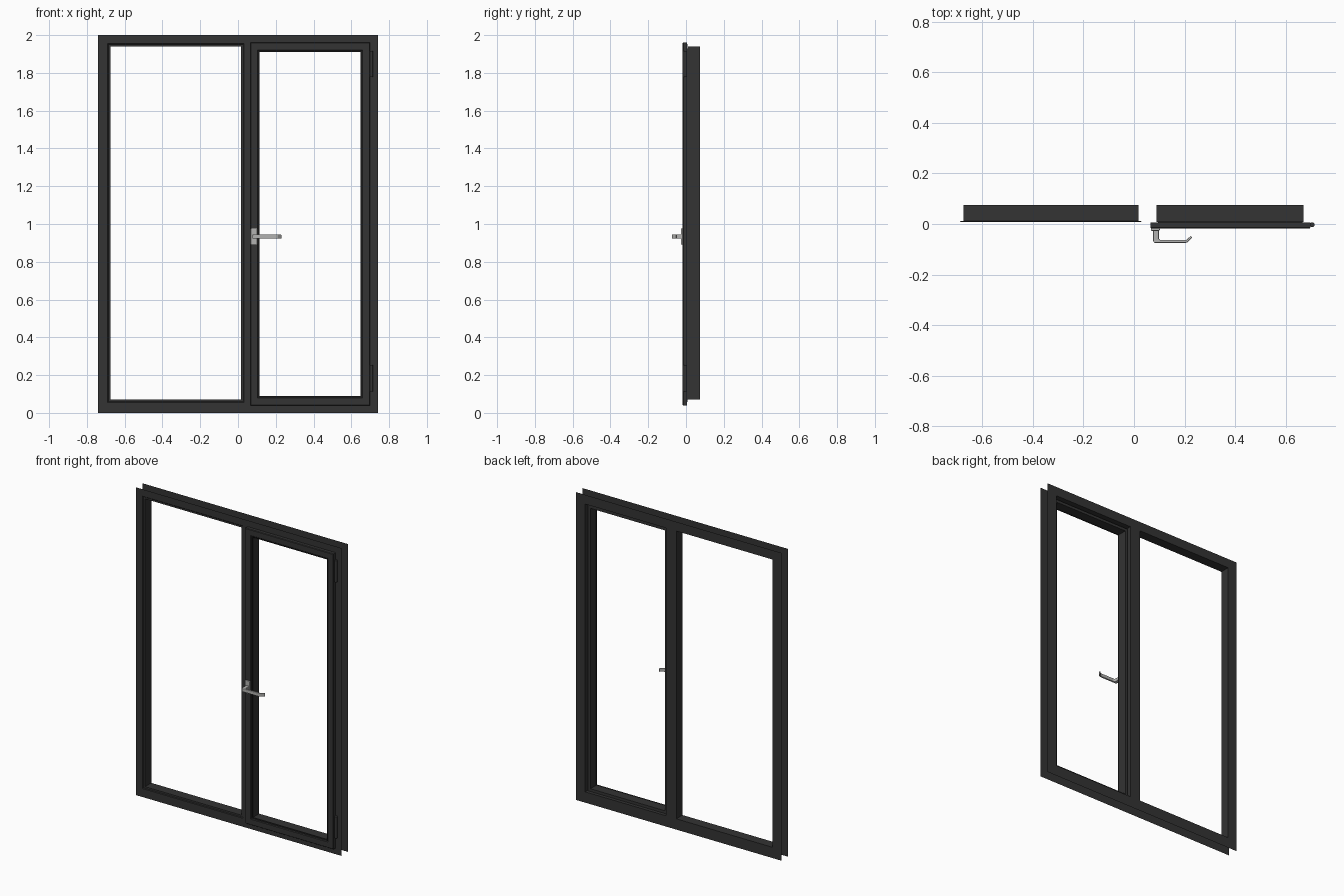
import bpy
import bmesh

if "Cube" in bpy.data.objects:
    bpy.data.objects.remove(bpy.data.objects["Cube"])


def material(name, c):
    m = bpy.data.materials.new(name)
    m.diffuse_color = (*c, 1)
    m.use_nodes = True
    m.node_tree.nodes["Principled BSDF"].inputs["Base Color"].default_value = m.diffuse_color
    return m


dark = material("dark_paint", (0.033, 0.033, 0.033))
gasket_mat = material("black_rubber", (0.012, 0.012, 0.012))
steel = material("satin_metal", (0.45, 0.45, 0.44))


def finish(bm, name, mat, bevel=0.0):
    me = bpy.data.meshes.new(name)
    bm.to_mesh(me)
    bm.free()
    ob = bpy.data.objects.new(name, me)
    bpy.context.collection.objects.link(ob)
    me.materials.append(mat)
    if bevel:
        b = ob.modifiers.new("soft_edges", 'BEVEL')
        b.width = bevel
        b.segments = 2
        b.limit_method = 'ANGLE'
    return ob


def ring(bm, rect, inset, y):
    x0, x1, z0, z1 = rect
    x0, x1, z0, z1 = x0 + inset, x1 - inset, z0 + inset, z1 - inset
    return [bm.verts.new((x, y, z)) for x, z in
            ((x0, z0), (x1, z0), (x1, z1), (x0, z1))]


def loft(bm, rect, profile, closed=False):
    """Sweep an (inset, y) profile around a rectangle with mitred corners."""
    rings = [ring(bm, rect, i, y) for i, y in profile]
    if closed:
        rings.append(rings[0])
    for a, b in zip(rings, rings[1:]):
        for i in range(4):
            j = (i + 1) % 4
            bm.faces.new((a[i], a[j], b[j], b[i]))


def plate(bm, rects, y, back=False):
    for r in rects:
        f = bm.faces.new(ring(bm, r, 0, y))
        if back:
            f.normal_flip()


def pierced(bm, outer, left, right, y, back=False):
    """Flat face with two rectangular openings."""
    x0, x1, z0, z1 = outer
    rects = [(x0, left[0], z0, z1), (left[1], right[0], z0, z1), (right[1], x1, z0, z1)]
    for h in (left, right):
        rects += [(h[0], h[1], z0, h[2]), (h[0], h[1], h[3], z1)]
    plate(bm, rects, y, back)


FRONT, BACK = 0.007, 0.075
outer = (-0.74, 0.74, 0, 2)
left_front = (-0.69, 0.032, 0.055, 1.955)
left_back = (-0.675, 0.017, 0.07, 1.94)
right_hole = (0.09, 0.672, 0.07, 1.94)

# fixed frame: front and back faces joined by the opening linings, open outer edge
bm = bmesh.new()
pierced(bm, outer, left_front, right_hole, FRONT)
pierced(bm, outer, left_back, right_hole, BACK, True)
loft(bm, left_front, [(0, FRONT), (0.004, 0.011), (0.015, 0.011), (0.015, BACK)])
loft(bm, right_hole, [(0, FRONT), (0, BACK)])
finish(bm, "fixed_frame", dark)

# opening sash with front flange and chamfered edges
sash = (0.065, 0.698, 0.04, 1.96)
bm = bmesh.new()
loft(bm, sash, [(0.003, -0.018), (0.038, -0.018), (0.042, -0.013), (0.049, -0.013),
                (0.049, 0.055), (0.031, 0.055), (0.031, 0.006), (0, 0.006),
                (0, -0.014)], closed=True)
finish(bm, "opening_sash", dark)

# rubber seal around the sash glazing edge
bm = bmesh.new()
loft(bm, sash, [(0.043, -0.015), (0.05, -0.013), (0.05, -0.005), (0.043, -0.005)],
     closed=True)
finish(bm, "sash_seal", gasket_mat)

# hinges
for label, z in (("lower", 0.183), ("upper", 1.847)):
    bpy.ops.mesh.primitive_cylinder_add(vertices=20, radius=0.0095, depth=0.14,
                                        location=(0.706, -0.003, z))
    ob = bpy.context.object
    ob.name = label + "_hinge"
    ob.data.materials.append(dark)
    bpy.ops.object.shade_smooth_by_angle()


def prism(name, points, z0, z1, mat, bevel):
    """Extrude a plan outline (x, y) between two heights."""
    bm = bmesh.new()
    f = bm.faces.new([bm.verts.new((x, y, z0)) for x, y in points])
    ext = bmesh.ops.extrude_face_region(bm, geom=[f])["geom"]
    bmesh.ops.translate(bm, vec=(0, 0, z1 - z0),
                        verts=[v for v in ext if isinstance(v, bmesh.types.BMVert)])
    bmesh.ops.recalc_face_normals(bm, faces=bm.faces)
    return finish(bm, name, mat, bevel)


# handle plate and cranked lever
prism("handle_plate", [(0.067, -0.017), (0.067, -0.027), (0.102, -0.027), (0.102, -0.017)],
      0.891, 0.976, steel, 0.003)
prism("handle_lever", [(0.076, -0.02), (0.076, -0.070), (0.081, -0.075), (0.204, -0.075),
                       (0.212, -0.072), (0.231, -0.053), (0.225, -0.047), (0.207, -0.063),
                       (0.103, -0.063), (0.098, -0.058), (0.098, -0.02)],
      0.922, 0.944, steel, 0.003)
